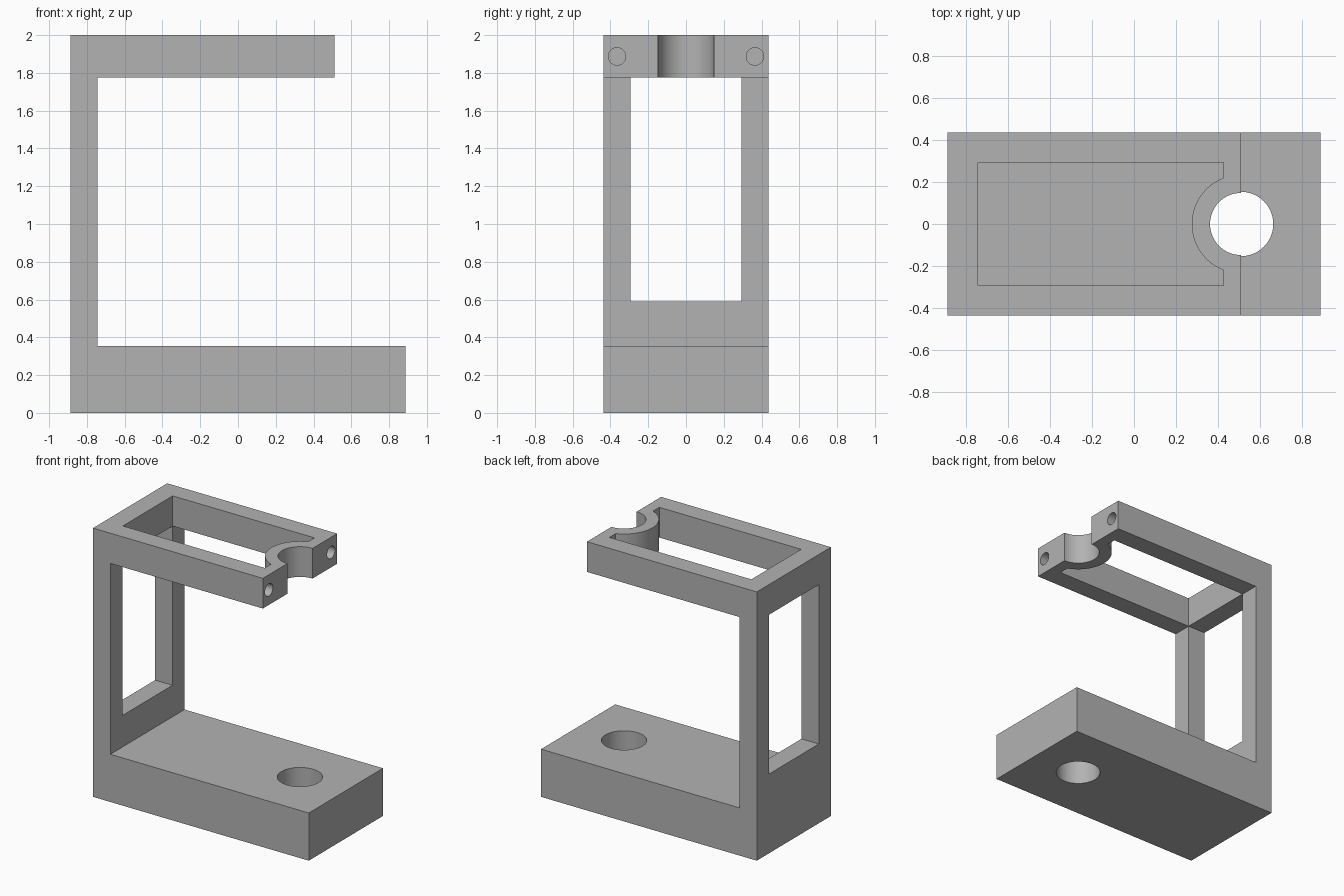
import bpy
import bmesh
from math import acos, cos, sin, pi
from mathutils import Matrix, Vector

if "Cube" in bpy.data.objects:
    bpy.data.objects.remove(bpy.data.objects["Cube"], do_unlink=True)

# Main dimensions
X, Y, H = 0.888, 0.436, 2.0
BASE_TOP, ARM_BOTTOM = 0.355, 1.775
POST_FACE, ARM_END = -0.745, 0.51
INNER_Y = 0.293

grey = bpy.data.materials.new("plain grey")
grey.use_nodes = True
colour = (0.45, 0.45, 0.45, 1)
grey.diffuse_color = colour
grey.node_tree.nodes["Principled BSDF"].inputs["Base Color"].default_value = colour


def prism(name, points, sweep):
    """Extrude a closed loop of 3D points along the sweep vector."""
    bm = bmesh.new()
    face = bm.faces.new([bm.verts.new(p) for p in points])
    side = bmesh.ops.extrude_face_region(bm, geom=[face])["geom"]
    moved = [g for g in side if isinstance(g, bmesh.types.BMVert)]
    bmesh.ops.translate(bm, verts=moved, vec=Vector(sweep))
    bmesh.ops.recalc_face_normals(bm, faces=bm.faces)
    return finish(name, bm)


def cylinder(name, radius, start, end):
    start, end = Vector(start), Vector(end)
    axis = end - start
    turn = axis.to_track_quat('Z', 'Y').to_matrix().to_4x4()
    bm = bmesh.new()
    bmesh.ops.create_cone(bm, cap_ends=True, segments=64, radius1=radius, radius2=radius,
                          depth=axis.length,
                          matrix=Matrix.Translation((start + end) / 2) @ turn)
    return finish(name, bm)


def finish(name, bm):
    mesh = bpy.data.meshes.new(name)
    bm.to_mesh(mesh)
    bm.free()
    mesh.materials.append(grey)
    obj = bpy.data.objects.new(name, mesh)
    bpy.context.collection.objects.link(obj)
    return obj


def cut(body, cutter):
    cutter.hide_render = True
    mod = body.modifiers.new("cut", 'BOOLEAN')
    mod.operation, mod.solver, mod.object = 'DIFFERENCE', 'EXACT', cutter
    bpy.context.view_layer.objects.active = body
    bpy.ops.object.modifier_apply(modifier=mod.name)
    bpy.data.objects.remove(cutter, do_unlink=True)


# C-shaped frame: base block, upright and upper arm in one profile
profile = [(-X, 0), (X, 0), (X, BASE_TOP), (POST_FACE, BASE_TOP),
           (POST_FACE, ARM_BOTTOM), (ARM_END, ARM_BOTTOM), (ARM_END, H), (-X, H)]
frame = prism("clamp_frame", [(x, -Y, z) for x, z in profile], (0, 2 * Y, 0))

# Window through the upright
window = [(-1, -INNER_Y), (-0.7, -INNER_Y), (-0.7, INNER_Y), (-1, INNER_Y)]
cut(frame, prism("window_cutter", [(x, y, 0.59) for x, y in window],
                 (0, 0, ARM_BOTTOM - 0.59)))

# Opening in the arm, leaving a curved wall around the notch
end_x, wall = 0.425, 0.235
half = acos((ARM_END - end_x) / wall)
arc = [pi - half + 2 * half * i / 32 for i in range(33)]
opening = [(POST_FACE + 0.002, INNER_Y), (end_x, INNER_Y)]
opening += [(ARM_END + wall * cos(a), wall * sin(a)) for a in arc]
opening += [(end_x, -INNER_Y), (POST_FACE + 0.002, -INNER_Y)]
cut(frame, prism("opening_cutter", [(x, y, 1.7) for x, y in opening], (0, 0, 0.4)))

# Half-round notch at the arm's end and the round hole in the base
cut(frame, cylinder("notch_cutter", 0.148, (ARM_END, 0, 1.6), (ARM_END, 0, 2.1)))
cut(frame, cylinder("base_hole_cutter", 0.153, (ARM_END, 0, -0.1), (ARM_END, 0, 0.5)))

# Screw holes in the two arm ends
for side in (-1, 1):
    y = side * 0.365
    cut(frame, cylinder("screw_hole_cutter", 0.046, (0.21, y, 1.887), (0.6, y, 1.887)))

# Smooth the bores, keep the edges sharp
bpy.ops.object.select_all(action='DESELECT')
frame.select_set(True)
bpy.context.view_layer.objects.active = frame
bpy.ops.object.shade_smooth_by_angle(angle=pi / 6)
